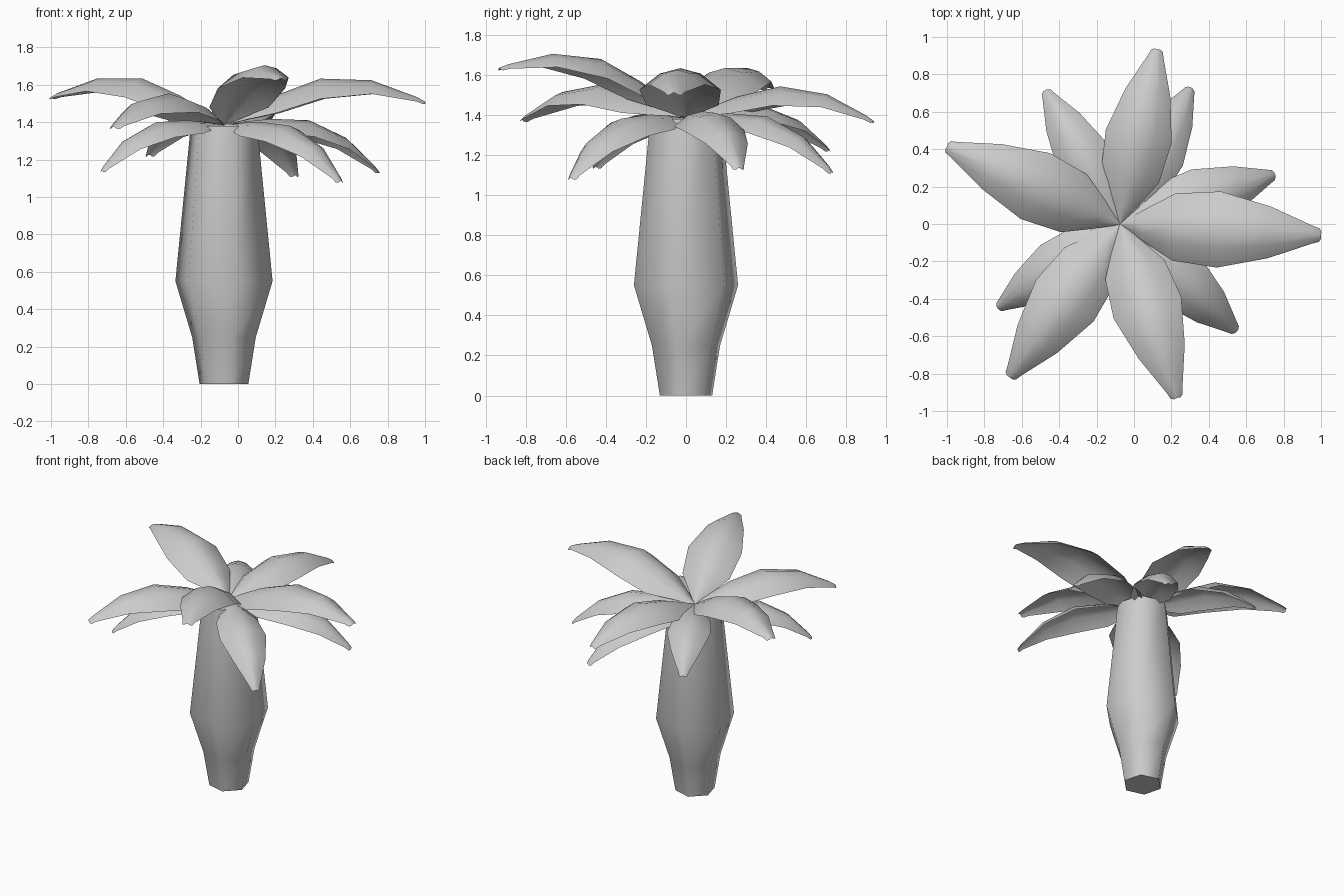
import bpy
from math import cos, sin, radians
from mathutils import Vector

if "Cube" in bpy.data.objects:
    bpy.data.objects.remove(bpy.data.objects["Cube"])

CROWN = Vector((-0.075, 0.0, 1.385))


def add_mesh(name, verts, faces):
    mesh = bpy.data.meshes.new(name)
    mesh.from_pydata(verts, [], faces)
    mesh.update()
    obj = bpy.data.objects.new(name, mesh)
    bpy.context.collection.objects.link(obj)
    return obj


def trunk():
    # Six-sided bulging trunk, smooth sides and flat caps
    rings = [(0.0, 0.135), (0.25, 0.176), (0.55, 0.269), (1.38, 0.184)]
    n = 6
    verts = []
    for z, r in rings:
        for k in range(n):
            a = radians(45 + 60 * k)
            verts.append((CROWN.x + r * cos(a), r * sin(a), z))
    faces = [(i * n + k, i * n + (k + 1) % n,
              (i + 1) * n + (k + 1) % n, (i + 1) * n + k)
             for i in range(len(rings) - 1) for k in range(n)]
    sides = len(faces)
    faces.append(tuple(reversed(range(n))))
    faces.append(tuple(range((len(rings) - 1) * n, len(rings) * n)))
    obj = add_mesh("trunk", verts, faces)
    for p in obj.data.polygons:
        p.use_smooth = p.index < sides


# Leaf stations: distance along chord, arch height, half width factor
STATIONS = [(0.0, 0.0, 0.03), (0.12, 0.055, 0.42), (0.27, 0.115, 0.88),
            (0.5, 0.172, 1.0), (0.75, 0.135, 0.68), (0.96, 0.028, 0.23),
            (0.99, 0.007, 0.18), (1.0, 0.0, 0.09)]
ACROSS = (-1.0, -0.5, 0.0, 0.5, 1.0)


def leaf(name, tip, half_width):
    # Arched blade whose edges droop below a central ridge
    chord = Vector(tip) - CROWN
    length = chord.length
    u = chord.normalized()
    v = Vector((0, 0, 1)).cross(u).normalized()
    n = u.cross(v)
    verts = []
    for s, h, w in STATIONS:
        for t in ACROSS:
            drop = 0.1 * w * t * t
            verts.append(CROWN + length * (u * s + v * (w * t * half_width)
                                           + n * (h - drop)))
    c = len(ACROSS)
    faces = [(i * c + j, (i + 1) * c + j, (i + 1) * c + j + 1, i * c + j + 1)
             for i in range(len(STATIONS) - 1) for j in range(c - 1)]
    obj = add_mesh(name, verts, faces)
    for p in obj.data.polygons:
        p.use_smooth = True


trunk()

# Long upper leaves
upper_tips = [(0.125, 0.935, 1.37), (1.0, -0.06, 1.51), (0.23, -0.93, 1.635),
              (-0.665, -0.82, 1.375), (-1.0, 0.415, 1.535)]
for i, tip in enumerate(upper_tips):
    leaf(f"upper_leaf_{i + 1}", tip, 0.188)

# Shorter drooping lower leaves
lower_tips = [(-0.475, 0.715, 1.225), (0.305, 0.73, 1.115), (0.755, 0.265, 1.135),
              (0.55, -0.575, 1.085), (-0.73, -0.45, 1.14)]
for i, tip in enumerate(lower_tips):
    leaf(f"lower_leaf_{i + 1}", tip, 0.178)
